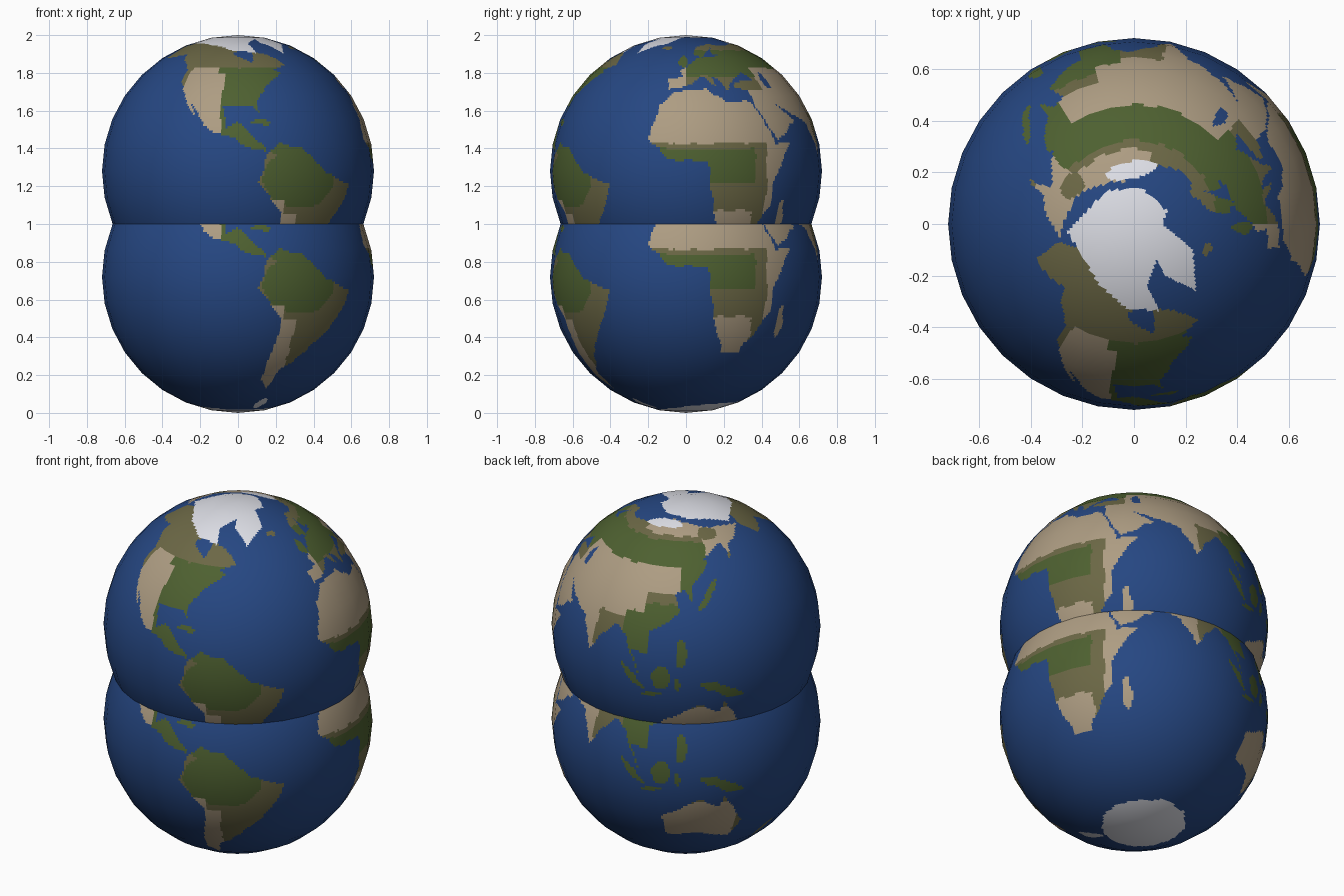
import bpy
from math import sin, cos, radians, degrees, pi, atan2, asin
from mathutils import Vector, noise

if "Cube" in bpy.data.objects:
    bpy.data.objects.remove(bpy.data.objects["Cube"])

R = 0.72             # globe radius
SEG, RINGS = 32, 16  # visible facets
SU, SV = 12, 11      # paint cells per facet
OCEAN, DESERT, FOREST, GRASS, ICE = range(5)


def outline(*n):
    """Closed outline from flat coordinate pairs."""
    return list(zip(n[::2], n[1::2]))


def inside(x, y, pts):
    hit = False
    ax, ay = pts[-1]
    for bx, by in pts:
        if (ay > y) != (by > y) and x < (bx - ax) * (y - ay) / (by - ay) + ax:
            hit = not hit
        ax, ay = bx, by
    return hit


def blob(x, y, cx, cy, rx, ry, slope=0):
    """True inside an ellipse that is sheared by slope."""
    dx = x - cx
    return (dx / rx) ** 2 + ((y - cy - slope * dx) / ry) ** 2 < 1


# Land masses (lon, lat)
north_america = outline(
    -167, 66, -156, 71, -95, 69, -82, 67, -94, 60, -80, 52, -77, 62, -65, 59, -56, 52, -66, 49,
    -62, 46, -70, 43, -81, 31, -80, 26, -84, 30, -97, 28, -96, 19, -90, 21, -83, 15, -77, 8,
    -85, 10, -105, 20, -113, 31, -110, 23, -124, 41, -124, 48, -138, 59, -160, 56)
south_america = outline(
    -77, 8, -72, 12, -62, 10, -50, 0, -35, -6, -39, -17, -48, -27, -58, -38, -65, -43, -68, -55,
    -75, -50, -70, -18, -81, -5)
africa = outline(
    -6, 36, 10, 37, 20, 31, 33, 31, 43, 12, 51, 12, 40, -5, 40, -15, 27, -34, 19, -34, 12, -17,
    9, 4, -8, 5, -17, 14, -13, 28)
eurasia = outline(
    -9, 37, -9, 43, -1, 44, -4, 48, 9, 56, 28, 59, 22, 60, 24, 65, 17, 61, 13, 56, 6, 59, 12, 66,
    26, 71, 40, 67, 70, 70, 104, 77, 190, 66, 163, 59, 157, 51, 157, 61, 137, 54, 141, 52,
    129, 42, 128, 35, 124, 40, 119, 38, 122, 30, 108, 21, 108, 11, 100, 13, 104, 1, 97, 17,
    91, 22, 78, 8, 72, 20, 50, 29, 59, 22, 44, 13, 35, 29, 36, 37, 27, 38, 28, 41, 42, 42,
    36, 46, 28, 43, 23, 37, 14, 45, 17, 39, 9, 44, 0, 39)
australia = outline(
    114, -22, 130, -12, 140, -17, 142, -11, 153, -27, 148, -38, 131, -32, 115, -34)
land = (north_america, south_america, africa, eurasia, australia)

# Islands: centre lon, lat, half width, half height, slope
islands = ((47, -19, 2.2, 7), (-2, 54, 3, 4), (-19, 65, 5, 1.5), (137, 37, 6, 2.5, 1),
           (101, 0, 5, 2, -1), (110, -7, 5, 1), (114, 1, 4, 5), (141, -5, 10, 2.3, -.4),
           (121, -2, 1.5, 3), (123, 12, 2.5, 6), (173, -41, 5, 2.5, 1), (-79, 21, 5, 1))

# Northern ice sheet in plan (x, y)
north_ice = outline(
    -.11, .13, .03, .14, .13, .05, .11, 0, .23, -.1, .24, -.26, .12, -.2, .09, -.14, .05, -.24,
    .1, -.34, -.03, -.33, -.14, -.23, -.26, -.03)


def americas(lon, lat):
    if lat > 16:
        if lat < 50 and lon < -98 - (lat > 46) * 4:
            return GRASS if lon < -121 else DESERT
        return FOREST if lat < 50 else GRASS
    if lat < -12 and lon < -63 - (lat > -18) * 6:
        return DESERT
    return FOREST if blob(lon, lat, -62, -3, 17, 13) or lat > 8 else GRASS


def africa_belts(lon, lat):
    if lat > 12 or lon > 37 or (lat < -17 and lon < 31):
        return DESERT
    return FOREST if -5 < lat < 9.5 and lon < 31 else GRASS


def eurasia_belts(lon, lat):
    if lat > 50:                                   # tundra, then northern forest
        if (lat > 66 and lon > 75) or (lon > 140 and lat > 55):
            return GRASS if blob(lon, lat, 148, 67, 10, 4) else DESERT
        return FOREST if lat < 63 and lon < 142 else GRASS
    if lon < 45 and lat > 37:                      # southern Europe
        return DESERT if lon < 0 else FOREST if lat > 44 else GRASS
    if lon > 122 or (lon > 95 and lat < 29):       # eastern and tropical forest
        return FOREST
    if lon > 104 and lat < 38:
        return FOREST if lat < 33 else GRASS
    return GRASS if lon > 80 and lat < 26 else DESERT


def region(p):
    """Colour index at a place on the globe."""
    if p.z > 0.6 and (inside(p.x, p.y, north_ice) or blob(p.x, p.y, -.01, .21, .1, .035, .2)):
        return ICE
    d = p.normalized()
    d = (d + noise.noise_vector(d * 11) * 0.018).normalized()   # ragged coasts
    lon, lat = degrees(atan2(d.y, d.x)), degrees(asin(d.z))
    if lat < -72 + 6 * cos(radians(lon - 100)) or blob(lon, lat, -62, -70, 6, 6):
        return ICE
    if lon < -169:
        lon += 360
    if blob(lon, lat, 51, 42, 2.5, 5, -.5):                     # inland sea
        return OCEAN
    if not (any(inside(lon, lat, s) for s in land) or any(blob(lon, lat, *s) for s in islands)):
        return OCEAN
    if lon < -30:
        return americas(lon, lat)
    if lat < -11 and lon > 112:
        return GRASS if lon > 149 or lat > -14 else DESERT
    if lat < 37 and lon < 54:
        return africa_belts(lon, lat)
    return eurasia_belts(lon, lat)


def coarse(i, j):
    a, b = 2 * pi * i / SEG, pi * j / RINGS - pi / 2
    return Vector((cos(a) * cos(b), sin(a) * cos(b), sin(b))) * R


# Faceted sphere whose facets are cut into small flat paint cells
NU, NV = SEG * SU, RINGS * SV
verts = [Vector((0, 0, -R))]
for v in range(1, NV):
    j, t = divmod(v, SV)
    for u in range(NU):
        i, s = divmod(u, SU)
        low = coarse(i, j).lerp(coarse(i + 1, j), s / SU)
        high = coarse(i, j + 1).lerp(coarse(i + 1, j + 1), s / SU)
        verts.append(low.lerp(high, t / SV))
verts.append(Vector((0, 0, R)))


def vid(u, v):
    if v == 0:
        return 0
    return len(verts) - 1 if v == NV else 1 + (v - 1) * NU + u % NU


faces, paint = [], []
for v in range(NV):
    for u in range(NU):
        ring = (vid(u, v), vid(u + 1, v), vid(u + 1, v + 1), vid(u, v + 1))
        faces.append(tuple(dict.fromkeys(ring)))
        a, b = 2 * pi * (u + 0.5) / NU, pi * (v + 0.5) / NV - pi / 2
        paint.append(region(Vector((cos(a) * cos(b), sin(a) * cos(b), sin(b))) * R))

mesh = bpy.data.meshes.new("globe")
mesh.from_pydata(verts, [], faces)
for name, rgb in (("ocean blue", (.019, .063, .225)), ("desert tan", (.42, .335, .225)),
                  ("forest green", (.076, .118, .03)), ("grassland olive", (.148, .137, .06)),
                  ("ice white", (.75, .76, .82))):
    mat = bpy.data.materials.new(name)
    mat.diffuse_color = (*rgb, 1)
    mat.use_nodes = True
    mat.node_tree.nodes["Principled BSDF"].inputs["Base Color"].default_value = mat.diffuse_color
    mesh.materials.append(mat)
mesh.polygons.foreach_set("material_index", paint)
mesh.polygons.foreach_set("use_smooth", [True] * len(faces))
mesh.update()
mesh.normals_split_custom_set_from_vertices([p.normalized() for p in verts])

# Two overlapping globes, one above the other
for name, z in (("lower_globe", R), ("upper_globe", 2 - R)):
    globe = bpy.data.objects.new(name, mesh)
    globe.location.z = z
    bpy.context.collection.objects.link(globe)
